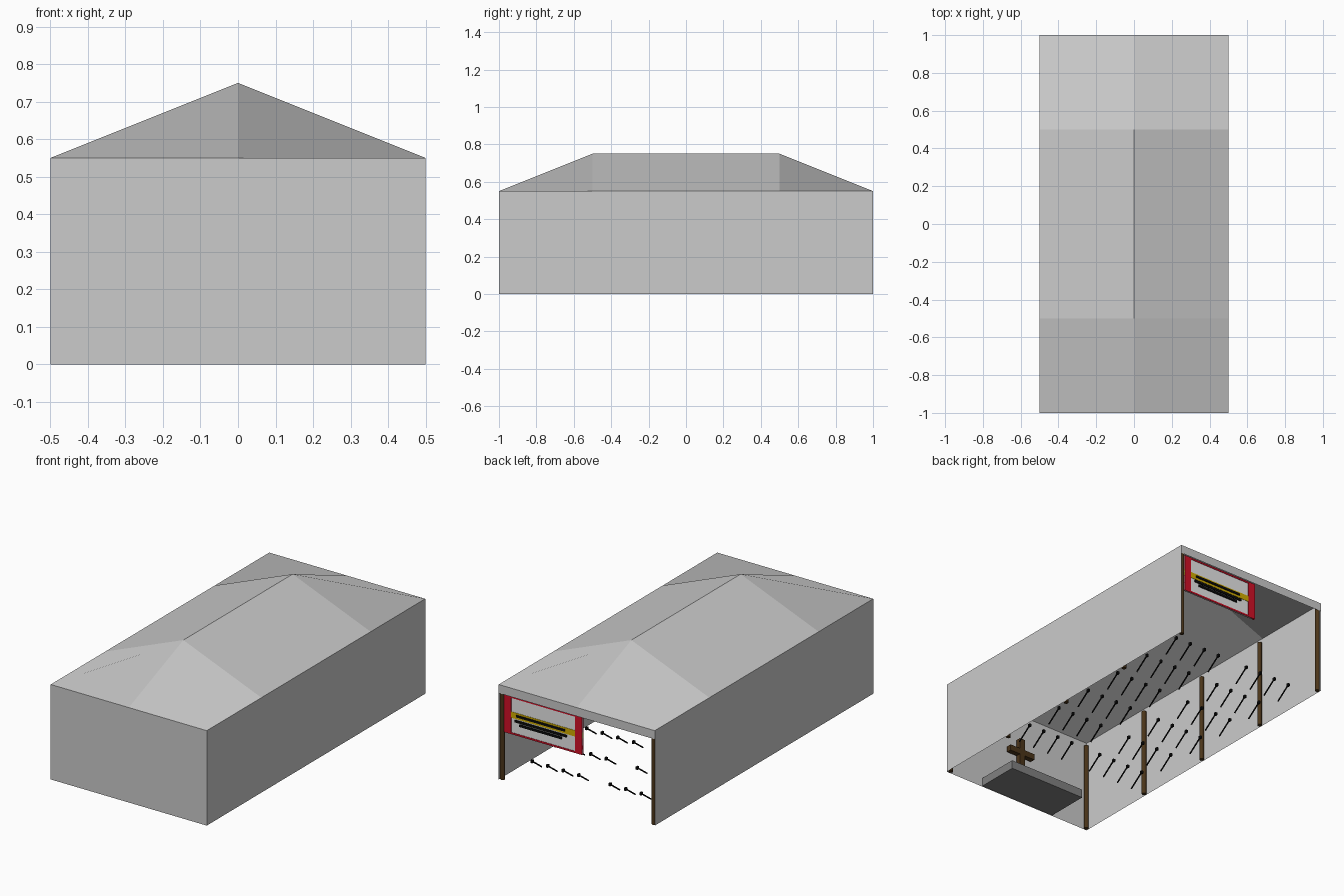
import bpy, bmesh
from mathutils import Vector

cube = bpy.data.objects.get("Cube")
if cube:
    bpy.data.objects.remove(cube, do_unlink=True)


def material(name, rgb):
    m = bpy.data.materials.new(name)
    m.use_nodes = True
    m.diffuse_color = (*rgb, 1)
    m.node_tree.nodes["Principled BSDF"].inputs["Base Color"].default_value = (*rgb, 1)
    return m


canvas = material("canvas grey", (0.6, 0.6, 0.6))
stage_grey = material("stage grey", (0.22, 0.22, 0.22))
wood = material("dark wood", (0.07, 0.035, 0.01))
black = material("black", (0.004, 0.004, 0.004))
white = material("banner white", (0.85, 0.85, 0.85))
red = material("banner red", (0.65, 0.005, 0.02))
gold = material("banner gold", (0.65, 0.42, 0.0))


def finish(name, bm, mat):
    mesh = bpy.data.meshes.new(name)
    bm.to_mesh(mesh)
    bm.free()
    mesh.materials.append(mat)
    ob = bpy.data.objects.new(name, mesh)
    bpy.context.collection.objects.link(ob)
    return ob


def add_box(bm, lo, hi):
    lo, hi = Vector(lo), Vector(hi)
    size, mid = hi - lo, (lo + hi) / 2
    for v in bmesh.ops.create_cube(bm, size=1)["verts"]:
        v.co = v.co * size + mid


def box(name, lo, hi, mat):
    bm = bmesh.new()
    add_box(bm, lo, hi)
    return finish(name, bm, mat)


def add_rod(bm, a, b, radius, sides):
    a, b = Vector(a), Vector(b)
    axis = b - a
    turn = axis.to_track_quat("Z", "Y").to_matrix().to_4x4()
    turn.translation = (a + b) / 2
    bmesh.ops.create_cone(bm, cap_ends=True, segments=sides, radius1=radius,
                          radius2=radius, depth=axis.length, matrix=turn)


W, L, EAVE, RIDGE, HALF_RIDGE = 0.5, 1.0, 0.55, 0.75, 0.5

# Roof: a coarse grid with its ridge vertices raised
bm = bmesh.new()
xs, ys = (-W, 0, W), (-L, -HALF_RIDGE, HALF_RIDGE, L)
grid = [[bm.verts.new((x, y, RIDGE if x == 0 and abs(y) < L else EAVE)) for x in xs] for y in ys]
for j in range(len(ys) - 1):
    for i in range(len(xs) - 1):
        bm.faces.new((grid[j][i], grid[j][i + 1], grid[j + 1][i + 1], grid[j + 1][i]))
finish("roof", bm, canvas)


# Canvas walls, with only a short valance over the open back
def wall(name, a, b, bottom):
    bm = bmesh.new()
    bm.faces.new([bm.verts.new(p) for p in ((*a, bottom), (*b, bottom), (*b, EAVE), (*a, EAVE))])
    finish(name, bm, canvas)


wall("front_wall", (-W, -L), (W, -L), 0)
wall("left_wall", (W, -L), (W, L), 0)
wall("right_wall", (-W, L), (-W, -L), 0)
wall("back_valance", (W, L), (-W, L), 0.5)

# Posts along both sides
bm = bmesh.new()
for side in (-1, 1):
    for k in range(-2, 3):
        x, y = side * 0.485, k * 0.4925
        add_rod(bm, (x, y, 0), (x, y, 0.52), 0.013, 12)
posts = finish("posts", bm, wood)

# Stage and cross at the front wall
box("stage", (-0.25, -0.995, 0), (0.25, -0.74, 0.05), stage_grey)
bm = bmesh.new()
add_box(bm, (-0.018, -0.98, 0.05), (0.018, -0.95, 0.37))
add_box(bm, (-0.085, -0.98, 0.27), (0.085, -0.95, 0.305))
finish("cross", bm, wood)

# Rows of slanted chair rods with small knobs, either side of an aisle
bm = bmesh.new()
for row in range(6):
    y = -0.5 + 0.25 * row
    for side in (-1, 1):
        for k in range(1, 5):
            x = side * 0.1 * k
            add_rod(bm, (x, y, 0.005), (x, y + 0.09, 0.072), 0.004, 6)
            add_box(bm, (x - 0.006, y + 0.08, 0.062), (x + 0.006, y + 0.095, 0.078))
finish("chair_rods", bm, black)

# Banner hung in the back opening
X0, X1, Z0, Z1 = -0.03, 0.47, 0.28, 0.5
box("banner", (X0, 0.985, Z0), (X1, 0.991, Z1), white)
box("banner_stripe", (X0, 0.983, 0.375), (X1, 0.993, 0.41), gold)
bm = bmesh.new()
for lo, hi in (((X0, Z0), (X0 + 0.045, Z1)), ((X1 - 0.045, Z0), (X1, Z1)),
               ((X0, Z0), (X1, Z0 + 0.01)), ((X0, Z1 - 0.01), (X1, Z1))):
    add_box(bm, (lo[0], 0.9825, lo[1]), (hi[0], 0.9935, hi[1]))
finish("banner_border", bm, red)

# Plain dark bars on the banner
bm = bmesh.new()
for x0, x1, z in ((0.08, 0.39, 0.388), (0.07, 0.4, 0.357), (0.1, 0.37, 0.338)):
    add_box(bm, (x0, 0.99, z), (x1, 0.9985, z + 0.012))
finish("banner_bars", bm, black)
